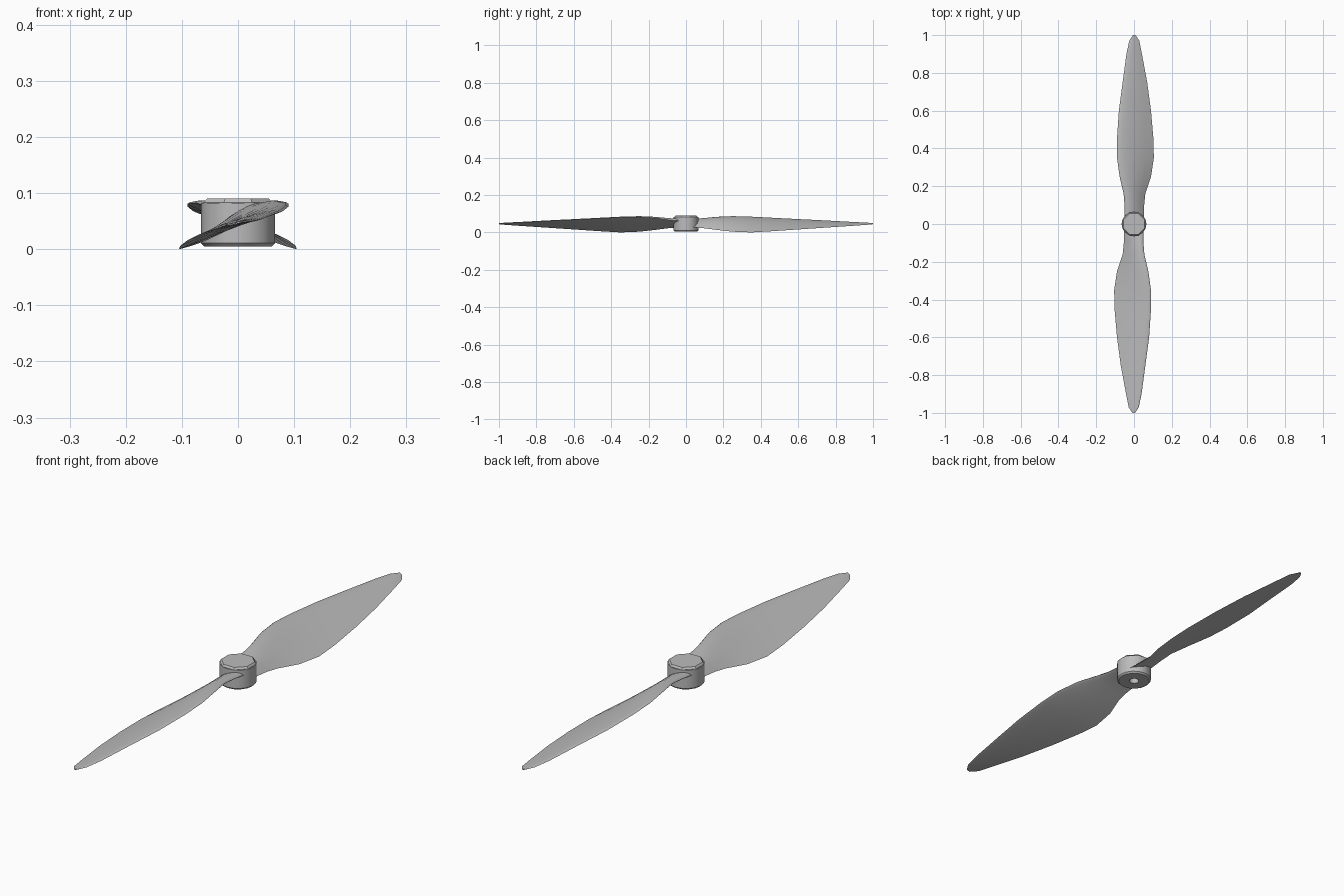
import bpy, bmesh, math

if "Cube" in bpy.data.objects:
    bpy.data.objects.remove(bpy.data.objects["Cube"], do_unlink=True)

# Single grey plastic
grey = bpy.data.materials.new("grey plastic")
grey.use_nodes = True
colour = (0.5, 0.5, 0.5, 1)
grey.diffuse_color = colour
grey.node_tree.nodes["Principled BSDF"].inputs["Base Color"].default_value = colour


def finish(name, bm, angle=35):
    bmesh.ops.recalc_face_normals(bm, faces=bm.faces)
    mesh = bpy.data.meshes.new(name)
    bm.to_mesh(mesh)
    bm.free()
    mesh.materials.append(grey)
    obj = bpy.data.objects.new(name, mesh)
    bpy.context.collection.objects.link(obj)
    bpy.ops.object.select_all(action="DESELECT")
    obj.select_set(True)
    bpy.context.view_layer.objects.active = obj
    bpy.ops.object.shade_smooth_by_angle(angle=math.radians(angle))
    return obj


def loft(bm, rings, caps=True):
    loops = [[bm.verts.new(p) for p in ring] for ring in rings]
    for a, b in zip(loops, loops[1:]):
        for i in range(len(a)):
            j = (i + 1) % len(a)
            bm.faces.new((a[i], a[j], b[j], b[i]))
    if caps:
        bm.faces.new(loops[0])
        bm.faces.new(loops[-1])


def circle(radius, z, sides, turn=0.0):
    angles = [math.tau * (i + turn) / sides for i in range(sides)]
    return [(radius * math.cos(a), radius * math.sin(a), z) for a in angles]


# Blade stations: radius, low edge x and z, high edge x and z, thickness
stations = [
    (0.02, -0.052, 0.028, 0.052, 0.060, 0.022),
    (0.10, -0.054, 0.022, 0.050, 0.068, 0.024),
    (0.16, -0.060, 0.014, 0.055, 0.077, 0.022),
    (0.25, -0.090, 0.004, 0.076, 0.083, 0.019),
    (0.35, -0.105, 0.000, 0.090, 0.081, 0.017),
    (0.45, -0.103, 0.006, 0.090, 0.076, 0.015),
    (0.60, -0.090, 0.016, 0.080, 0.068, 0.013),
    (0.75, -0.070, 0.026, 0.060, 0.061, 0.010),
    (0.90, -0.042, 0.036, 0.040, 0.053, 0.007),
    (0.97, -0.028, 0.041, 0.025, 0.050, 0.005),
    (1.00, -0.008, 0.044, 0.006, 0.048, 0.003),
]
steps = 8


def airfoil(r, xl, zl, xh, zh, thick):
    chord = math.hypot(xh - xl, zh - zl)
    nx, nz = -(zh - zl) / chord, (xh - xl) / chord
    # Points run along the cambered top and back along the flatter underside
    path = [(i / steps, 0.85) for i in range(steps + 1)]
    path += [(i / steps, -0.15) for i in range(steps - 1, 0, -1)]
    ring = []
    for s, side in path:
        t = s * s
        h = thick * side * 2.6 * math.sqrt(t) * (1 - t)
        ring.append((xh + (xl - xh) * t + nx * h, -r, zh + (zl - zh) * t + nz * h))
    return ring


bm = bmesh.new()
loft(bm, [airfoil(*s) for s in stations])
front_blade = finish("front_blade", bm, 50)
back_blade = front_blade.copy()
back_blade.name = "back_blade"
back_blade.rotation_euler.z = math.pi
bpy.context.collection.objects.link(back_blade)

# Hub with a blind shaft hole in its underside
bm = bmesh.new()
profile = [(0.018, 0.065), (0.018, 0.005), (0.060, 0.005), (0.066, 0.011), (0.066, 0.082)]
loft(bm, [circle(r, z, 16) for r, z in profile])
finish("hub", bm)

# Faceted cap on the hub
bm = bmesh.new()
loft(bm, [circle(0.066, 0.080, 8, 0.5), circle(0.066, 0.083, 8, 0.5), circle(0.060, 0.090, 8, 0.5)])
finish("hub_cap", bm, 30)
